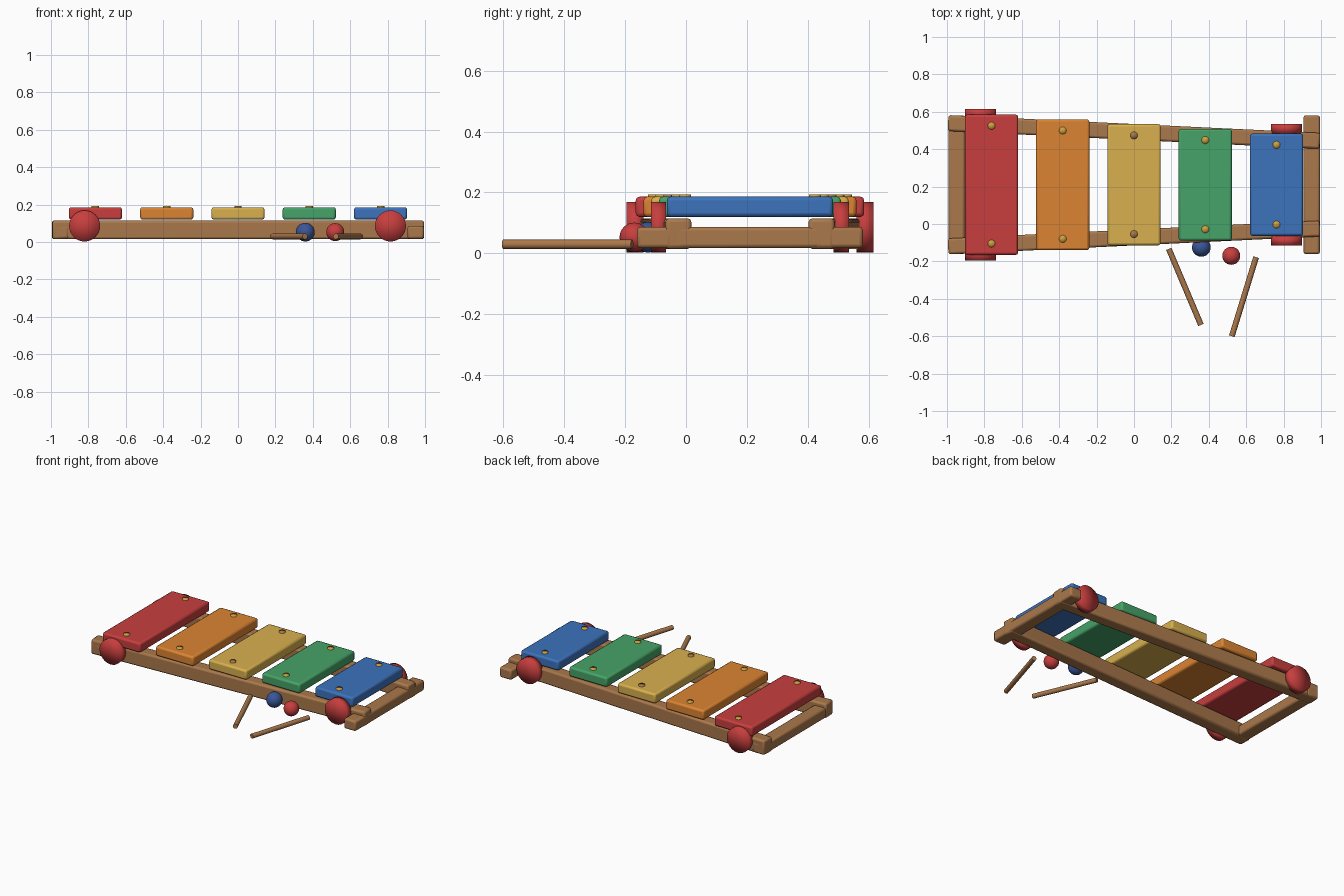
import bpy, math
from mathutils import Vector

cube = bpy.data.objects.get("Cube")
if cube:
    bpy.data.objects.remove(cube, do_unlink=True)

MID = 0.21  # y of the instrument's centre line


def material(name, rgb):
    lin = [((c / 255 + 0.055) / 1.055) ** 2.4 for c in rgb] + [1]
    m = bpy.data.materials.new(name)
    m.use_nodes = True
    m.diffuse_color = lin
    m.node_tree.nodes["Principled BSDF"].inputs["Base Color"].default_value = lin
    return m


red = material("red paint", (200, 62, 62))
orange = material("orange paint", (220, 132, 50))
yellow = material("yellow paint", (216, 176, 78))
green = material("green paint", (70, 163, 104))
blue = material("blue paint", (60, 115, 188))
navy = material("dark blue paint", (58, 86, 150))
wood = material("wood", (170, 120, 75))
brass = material("brass", (205, 160, 65))


def finish(name, mat):
    ob = bpy.context.object
    ob.name = name
    ob.data.materials.append(mat)
    return ob


def block(name, mat, loc, size, bevel, turn=0):
    bpy.ops.mesh.primitive_cube_add(size=1, location=loc)
    ob = finish(name, mat)
    ob.scale = size
    bpy.ops.object.transform_apply(location=False, rotation=False, scale=True)
    ob.rotation_euler.z = turn
    mod = ob.modifiers.new("rounded edges", "BEVEL")
    mod.width = bevel
    mod.segments = 2
    bpy.ops.object.shade_smooth_by_angle(angle=math.radians(50))
    return ob


def rod(name, mat, start, end, radius, sides=24):
    a, b = Vector(start), Vector(end)
    bpy.ops.mesh.primitive_cylinder_add(vertices=sides, radius=radius, depth=(b - a).length,
                                        location=(a + b) / 2, end_fill_type="TRIFAN")
    ob = finish(name, mat)
    ob.rotation_euler = (b - a).to_track_quat("Z", "Y").to_euler()
    return ob


def ball(name, mat, loc, radius):
    bpy.ops.mesh.primitive_uv_sphere_add(segments=32, ring_count=16, radius=radius, location=loc)
    bpy.ops.object.shade_smooth()
    return finish(name, mat)


# Frame: two converging rails and two cross pieces
for side, label in ((-1, "front"), (1, "back")):
    block(label + "_rail", wood, (0, MID + side * 0.282, 0.065), (1.99, 0.085, 0.1), 0.012,
          -side * math.atan(0.048))
for x, label in ((-0.948, "right"), (0.95, "left")):
    block(label + "_cross_piece", wood, (x, MID, 0.052), (0.088, 0.742, 0.07), 0.012)

# Sound bars, shortening to one end, each held by two screws
bars = (("red", red), ("orange", orange), ("yellow", yellow), ("green", green), ("blue", blue))
for i, (label, mat) in enumerate(bars):
    x = -0.762 + i * 0.381
    half = 0.375 - i * 0.0255
    block(label + "_bar", mat, (x, MID, 0.153), (0.284, half * 2, 0.066), 0.012)
    for side, end in ((-1, "front"), (1, "back")):
        y = MID + side * (half - 0.06)
        rod(f"{label}_bar_{end}_screw", wood if label == "yellow" else brass,
            (x, y, 0.17), (x, y, 0.193), 0.02, 16)
        bpy.ops.object.shade_smooth()

# Wheels, one outside each end of each rail
for x, inner, outer in ((-0.82, 0.35, 0.405), (0.815, 0.275, 0.325)):
    for side, label in ((-1, "front"), (1, "back")):
        rod(f"{label}_{'right' if x < 0 else 'left'}_wheel", red,
            (x, MID + side * inner, 0.086), (x, MID + side * outer, 0.086), 0.083, 32)
        bpy.ops.object.shade_smooth()

# Loose mallet sticks and heads
sticks = (((0.186, -0.133), (0.358, -0.54)), ((0.653, -0.177), (0.523, -0.6)))
for i, (a, b) in enumerate(sticks):
    rod(f"mallet_stick_{i + 1}", wood, (*a, 0.03), (*b, 0.03), 0.0155, 16)
    bpy.ops.object.shade_smooth_by_angle()
ball("blue_mallet_head", navy, (0.36, -0.125, 0.053), 0.05)
ball("red_mallet_head", red, (0.52, -0.17, 0.053), 0.048)
